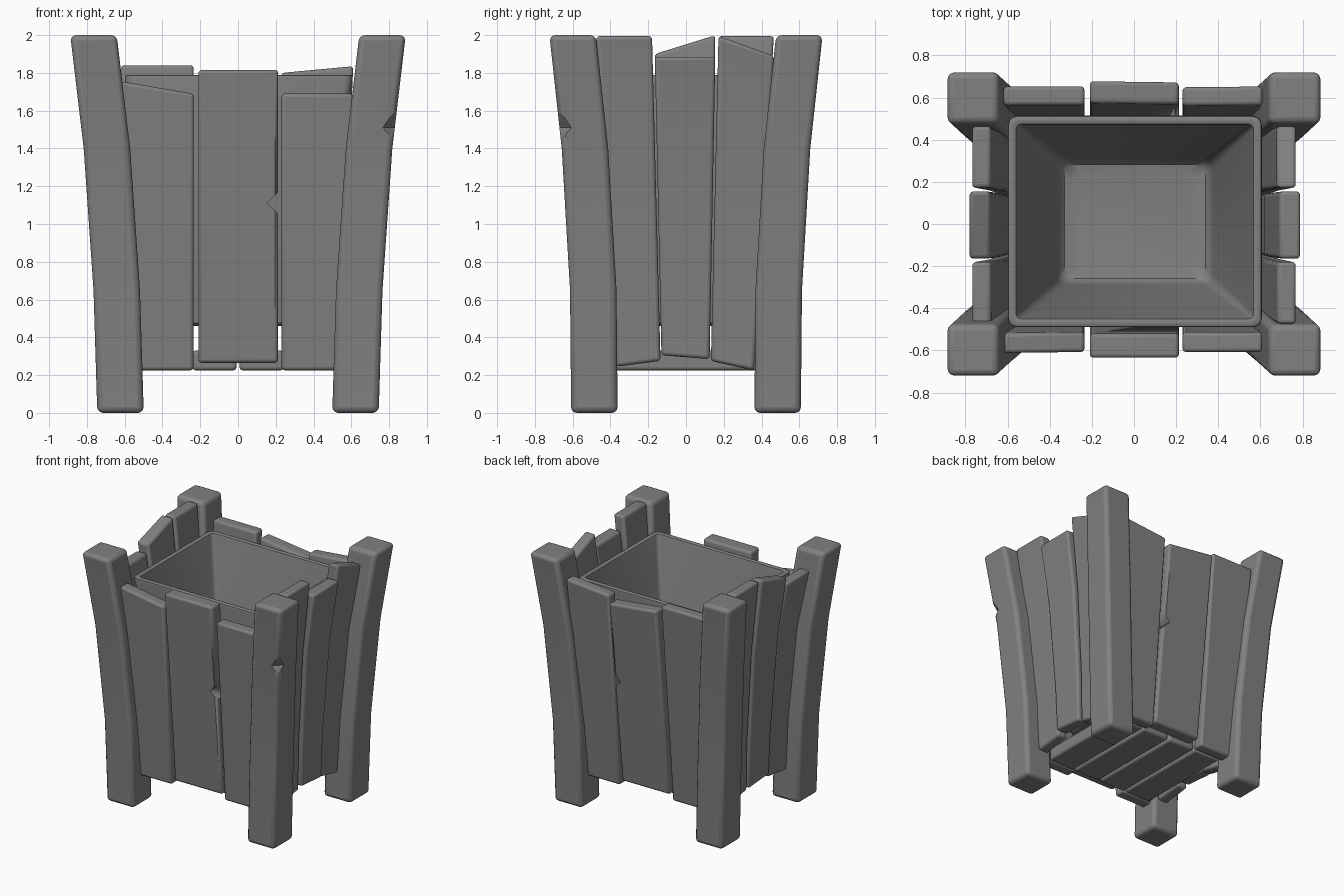
import bpy, bmesh
from math import sin, cos, pi
from mathutils import Vector

if "Cube" in bpy.data.objects:
    bpy.data.objects.remove(bpy.data.objects["Cube"])

# Lean of the posts: (height, outward x, outward y)
BEND = [(0, 0, 0), (0.65, 0.02, 0.006), (1.4, 0.072, 0.05), (2.0, 0.143, 0.115)]
GREY = bpy.data.materials.new("dark_grey")
GREY.diffuse_color = (0.22, 0.22, 0.22, 1)
GREY.use_nodes = True
GREY.node_tree.nodes["Principled BSDF"].inputs["Base Color"].default_value = GREY.diffuse_color


def lean(z, k):
    for a, b in zip(BEND, BEND[1:]):
        if z <= b[0] + 1e-6:
            t = (z - a[0]) / (b[0] - a[0])
            return a[k] + t * (b[k] - a[k])
    return BEND[-1][k]


def cut_at(bm, heights):
    for h in heights:
        bmesh.ops.bisect_plane(bm, geom=bm.verts[:] + bm.edges[:] + bm.faces[:],
                               plane_co=(0, 0, h), plane_no=(0, 0, 1))


def finish(bm, name, bevel):
    bmesh.ops.recalc_face_normals(bm, faces=bm.faces[:])
    me = bpy.data.meshes.new(name)
    bm.to_mesh(me)
    bm.free()
    me.materials.append(GREY)
    ob = bpy.data.objects.new(name, me)
    bpy.context.collection.objects.link(ob)
    if bevel:
        m = ob.modifiers.new("rounded_edges", 'BEVEL')
        m.width, m.segments = bevel, 3
        m.limit_method, m.angle_limit = 'ANGLE', 0.6
        m.use_clamp_overlap = False
    bpy.ops.object.select_all(action='DESELECT')
    ob.select_set(True)
    bpy.context.view_layer.objects.active = ob
    bpy.ops.object.shade_smooth_by_angle(angle=0.6)
    return ob


def prism(ring_a, ring_b):
    bm = bmesh.new()
    a, b = ([bm.verts.new(p) for p in ring] for ring in (ring_a, ring_b))
    bm.faces.new(a)
    bm.faces.new(b[::-1])
    for i in range(len(a)):
        j = (i + 1) % len(a)
        bm.faces.new((a[i], a[j], b[j], b[i]))
    return bm


def chip(ob, tip, out, spread):
    """Cut a V notch whose sharp end is at tip and which opens towards out."""
    tip, out = Vector(tip), Vector(out).normalized()
    side = out.cross((0, 0, 1)) * 0.3
    up = Vector((0, 0, 0.15 * spread))
    ring = [tip, tip + out * 0.15 + up, tip + out * 0.15 - up]
    cutter = finish(prism([p - side for p in ring], [p + side for p in ring]), "chip_cutter", 0)
    cutter.hide_render = True
    cutter.hide_set(True)
    m = ob.modifiers.new("chip", 'BOOLEAN')
    m.operation, m.solver, m.object = 'DIFFERENCE', 'EXACT', cutter


def box(lo, hi):
    bm = bmesh.new()
    bmesh.ops.create_cube(bm, size=1)
    for v in bm.verts:
        v.co = Vector([lo[i] + (v.co[i] + 0.5) * (hi[i] - lo[i]) for i in range(3)])
    return bm


def plank(name, outline, side, outer, thick, slope=None):
    """Outline is (position along the wall, height); without a slope it bends like the posts."""
    axis, s = side
    bm = prism(*[[(u, d, z) for u, z in outline] for d in (outer, outer - thick)])
    if slope is None:
        cut_at(bm, (0.65, 1.4))
    for v in bm.verts:
        u, d, z = v.co
        d = s * (d + (lean(z if z < 1.6 else 2, 1) if slope is None else slope * z))
        v.co = (d, u, z) if axis == 'x' else (u, d, z)
    return finish(bm, name, 0.018)


# Corner posts, with a shallow chip in the outer edge of the front right one
for fx, sx in (("left", -1), ("right", 1)):
    for fy, sy in (("front", -1), ("back", 1)):
        bm = box((-0.123, -0.123, 0), (0.123, 0.123, 2))
        cut_at(bm, (0.65, 1.4))
        for v in bm.verts:
            x, y, z = v.co
            v.co = (x + sx * (0.622 + lean(z, 1)), y + sy * (0.485 + lean(z, 2)), z)
        post = finish(bm, f"{fy}_{fx}_post", 0.03)
        if (sx, sy) == (1, -1):
            chip(post, (0.797, -0.64, 1.51), (1, -1, 0), 1.8)

# Front and back planks; both middle ones are chipped on the right edge
F, B = ('y', -1), ('y', 1)
plank("front_left_plank", [(-0.54, 0.225), (-0.235, 0.225), (-0.235, 1.69), (-0.62, 1.755)], F, 0.487, 0.095, 0.072)
p = plank("front_middle_plank", [(-0.21, 0.265), (0.213, 0.265), (0.213, 1.815), (-0.21, 1.815)],
          F, 0.482, 0.115, 0.085)
chip(p, (0.155, -0.52, 1.11), (1, 0, 0), 1)
plank("front_right_plank", [(0.23, 0.225), (0.54, 0.225), (0.61, 1.69), (0.23, 1.69)], F, 0.487, 0.095, 0.072)
plank("back_left_plank", [(-0.54, 0.225), (-0.235, 0.225), (-0.235, 1.84), (-0.62, 1.84)], B, 0.489, 0.09, 0.09)
p = plank("back_middle_plank", [(-0.21, 0.265), (0.213, 0.265), (0.213, 1.75), (-0.21, 1.80)],
          B, 0.478, 0.105, 0.112)
chip(p, (0.155, 0.56, 1.11), (1, 0, 0), 1)
plank("back_right_plank", [(0.23, 0.225), (0.54, 0.225), (0.61, 1.835), (0.23, 1.80)], B, 0.489, 0.09, 0.09)

# Curved planks on both ends
R, L = ('x', 1), ('x', -1)
near = [(-0.37, 0.245), (-0.135, 0.275)]
mid = [(-0.13, 0.305), (0.125, 0.285)]
far = [(0.132, 0.275), (0.36, 0.225)]
plank("right_front_plank", near + [(-0.18, 1.995), (-0.475, 1.995)], R, 0.627, 0.09)
plank("right_middle_plank", mid + [(0.155, 1.885), (-0.165, 1.885)], R, 0.648, 0.1)
plank("right_back_plank", far + [(0.465, 1.89), (0.172, 1.995)], R, 0.627, 0.09)
plank("left_front_plank", near + [(-0.18, 1.84), (-0.475, 1.84)], L, 0.627, 0.09)
plank("left_middle_plank", mid + [(0.155, 1.999), (-0.165, 1.90)], L, 0.64, 0.1)
plank("left_back_plank", far + [(0.465, 1.995), (0.172, 1.995)], L, 0.627, 0.09)

# Floor slats
for i in range(4):
    x = -0.5 + 0.25 * i
    finish(box((x + 0.008, -0.41, 0.225), (x + 0.242, 0.41, 0.33)), f"floor_slat_{i + 1}", 0.018)

# Tapered hollow liner, lofted from rounded rectangles: half x, half y, height, corner radius
PROFILE = [(0.37, 0.31, 0.46, 0.04), (0.39, 0.33, 0.475, 0.05), (0.603, 0.502, 1.77, 0.045),
           (0.600, 0.499, 1.785, 0.042), (0.590, 0.489, 1.79, 0.035), (0.574, 0.473, 1.79, 0.03),
           (0.564, 0.463, 1.785, 0.025), (0.56, 0.459, 1.77, 0.025), (0.372, 0.302, 0.60, 0.05),
           (0.358, 0.29, 0.54, 0.05), (0.335, 0.27, 0.513, 0.05), (0.29, 0.23, 0.505, 0.05)]
bm = bmesh.new()
rings = []
for hx, hy, z, r in PROFILE:
    ring = []
    for k, (sx, sy) in enumerate(((1, 1), (-1, 1), (-1, -1), (1, -1))):
        for s in range(4):
            a = (k + s / 3) * pi / 2
            ring.append(bm.verts.new((sx * (hx - r) + r * cos(a) + 0.004,
                                      sy * (hy - r) + r * sin(a) + 0.012, z)))
    rings.append(ring)
for r, q in zip(rings, rings[1:]):
    for i in range(16):
        j = (i + 1) % 16
        bm.faces.new((r[i], r[j], q[j], q[i]))
bm.faces.new(rings[0][::-1])
bm.faces.new(rings[-1])
finish(bm, "liner", 0)
